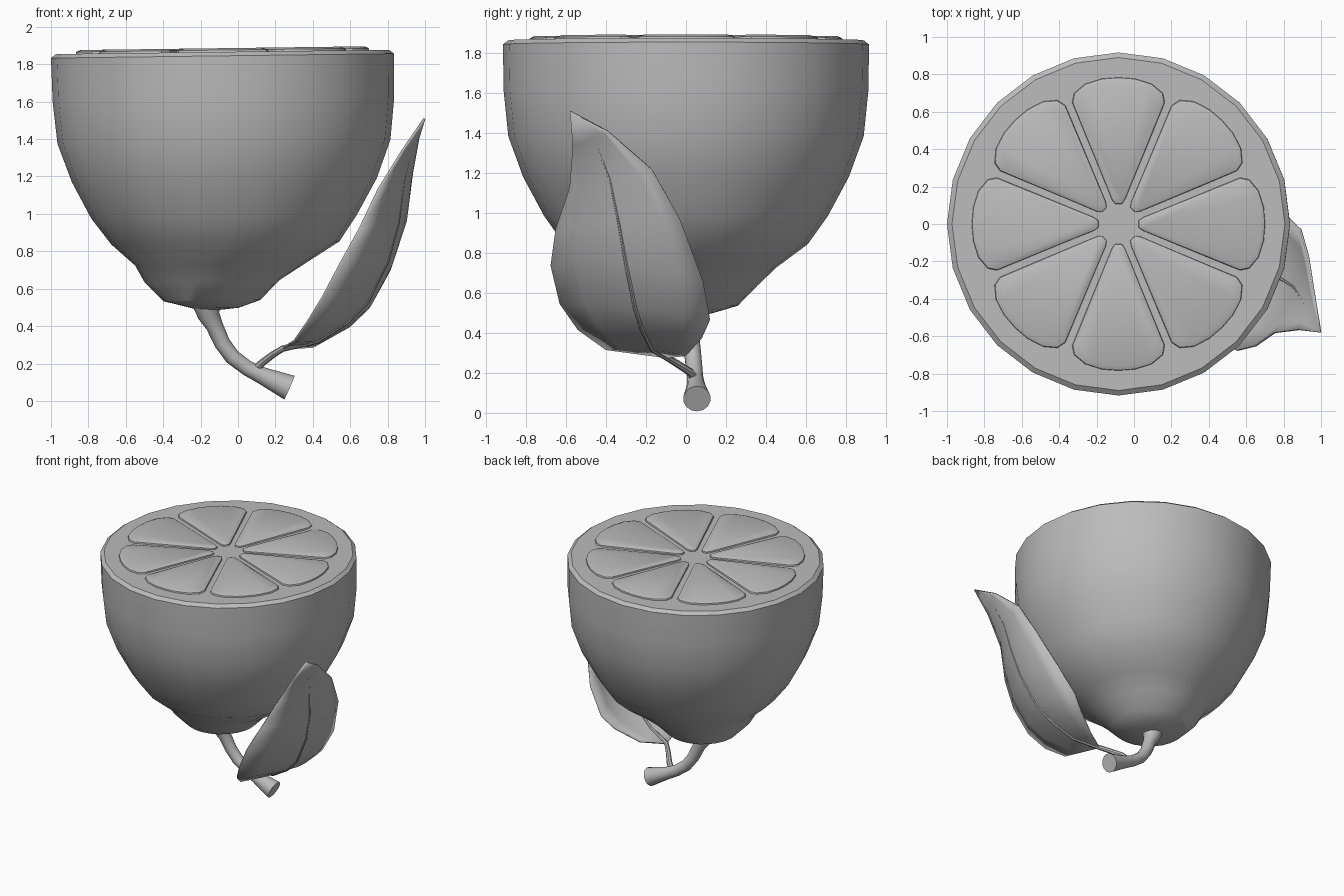
import bpy, bmesh, math
from mathutils import Vector

if "Cube" in bpy.data.objects:
    bpy.data.objects.remove(bpy.data.objects["Cube"])

grey = bpy.data.materials.new("plain grey")
grey.diffuse_color = (0.5, 0.5, 0.5, 1)
grey.use_nodes = True
grey.node_tree.nodes["Principled BSDF"].inputs["Base Color"].default_value = grey.diffuse_color
CX, TILT = -0.083, 0.013


def finish(name, bm, angle=30):
    bmesh.ops.recalc_face_normals(bm, faces=bm.faces)
    me = bpy.data.meshes.new(name)
    bm.to_mesh(me)
    bm.free()
    me.materials.append(grey)
    me.shade_smooth()
    me.set_sharp_from_angle(angle=math.radians(angle))
    ob = bpy.data.objects.new(name, me)
    bpy.context.collection.objects.link(ob)
    return ob


def loft(bm, rings):
    """Skin a list of closed point rings and cap both ends."""
    vr = [[bm.verts.new(p) for p in r] for r in rings]
    n = len(vr[0])
    for a, b in zip(vr, vr[1:]):
        for i in range(n):
            j = (i + 1) % n
            bm.faces.new((a[i], a[j], b[j], b[i]))
    bm.faces.new(vr[0][::-1])
    bm.faces.new(vr[-1])


def tube(name, path, sides):
    """Round tube along (x, y, z, radius) points."""
    pts = [Vector(p[:3]) for p in path]
    rings = []
    for i, p in enumerate(pts):
        d = (pts[min(i + 1, len(pts) - 1)] - pts[max(i - 1, 0)]).normalized()
        u = d.cross(Vector((0, 1, 0))).normalized()
        v = d.cross(u)
        rings.append([p + path[i][3] * (u * math.cos(a) + v * math.sin(a))
                      for a in (math.tau * k / sides for k in range(sides))])
    bm = bmesh.new()
    loft(bm, rings)
    return finish(name, bm, 40)


# Halved fruit: slightly leaning rings of (centre x, radius, z)
profile = [(-.13, .04, .487), (-.12, .125, .497), (-.14, .26, .537), (-.14, .36, .64),
           (-.095, .455, .73), (-.068, .61, .845), (-.075, .71, .985),
           (-.073, .815, 1.18), (-.075, .89, 1.385), (-.078, .913, 1.61),
           (CX, .917, 1.845), (CX, .89, 1.866)]
rings = []
for cx, r, z in profile:
    rings.append([(cx + r * math.cos(a), r * math.sin(a), z + TILT * r * math.cos(a))
                  for a in (math.tau * k / 24 for k in range(24))])
bm = bmesh.new()
loft(bm, rings)
finish("fruit_half", bm)

# Eight raised pulp wedges with rounded outer ends
half = [(.105, .018), (.13, .036), (.65, .25), (.70, .24), (.75, .18), (.778, .09)]
outline = half + [(.785, 0)] + [(u, -v) for u, v in reversed(half)]
bm = bmesh.new()
for k in range(8):
    c, s = math.cos(k * math.pi / 4), math.sin(k * math.pi / 4)
    rings = []
    for su, sv, z in ((1, 1, 1.86), (.99, .975, 1.876), (.92, .85, 1.886)):
        ring = []
        for u, v in outline:
            u, v = .48 + (u - .48) * su, v * sv
            x, y = u * c - v * s, u * s + v * c
            ring.append((CX + x, y, z + TILT * x))
        rings.append(ring)
    loft(bm, rings)
finish("pulp_segments", bm)

# Stem, flared at the fruit and at the cut end
tube("stem", [(-.165, .005, .51, .075), (-.155, .01, .455, .058), (-.125, .02, .40, .046),
              (-.085, .032, .31, .043), (-.03, .04, .235, .042), (.05, .046, .175, .041),
              (.13, .05, .135, .046), (.275, .055, .071, .069)], 14)

# Cupped leaf: rows of front edge, midrib, back edge
base, tip = (.24, -.10, .28), (.997, -.58, 1.51)
rows = [(base, base, base),
        ((.30, -.40, .32), (.42, -.17, .32), (.40, .0, .29)),
        ((.37, -.54, .42), (.58, -.22, .42), (.56, .08, .38)),
        ((.45, -.63, .55), (.69, -.255, .53), (.65, .12, .47)),
        ((.55, -.675, .74), (.80, -.30, .75), (.77, .085, .66)),
        ((.65, -.65, .92), (.855, -.335, .95), (.89, -.03, .97)),
        ((.75, -.58, 1.13), (.885, -.38, 1.17), (.93, -.17, 1.22)),
        ((.88, -.565, 1.34), (.935, -.46, 1.38), (.965, -.39, 1.41)),
        (tip, tip, tip)]
N = 6
bm = bmesh.new()
grid = []
for f, m, b in rows:
    f, m, b = Vector(f), Vector(m), Vector(b)
    line = []
    for i in range(N + 1):
        t = i / N
        p = f * (1 - t) * (1 - 2 * t) + m * 4 * t * (1 - t) + b * t * (2 * t - 1)
        line.append(bm.verts.new(p))
    grid.append(line)
for r0, r1 in zip(grid, grid[1:]):
    for i in range(N):
        bm.faces.new((r0[i], r0[i + 1], r1[i + 1], r1[i]))
bmesh.ops.remove_doubles(bm, verts=bm.verts, dist=1e-4)
leaf = finish("leaf", bm, 50)
thick = leaf.modifiers.new("thickness", 'SOLIDIFY')
thick.thickness = .012
thick.offset = 0

# Leaf stalk running on as the midrib
stalk = [(.09, .045, .165, .022), (.13, .02, .205, .02), (.19, -.05, .25, .018),
         (*base, .017)]
stalk += [(*m, .015 - .0015 * i) for i, (f, m, b) in enumerate(rows[1:-1])]
stalk.append((.985, -.56, 1.485, .003))
tube("leaf_stalk", stalk, 8)
